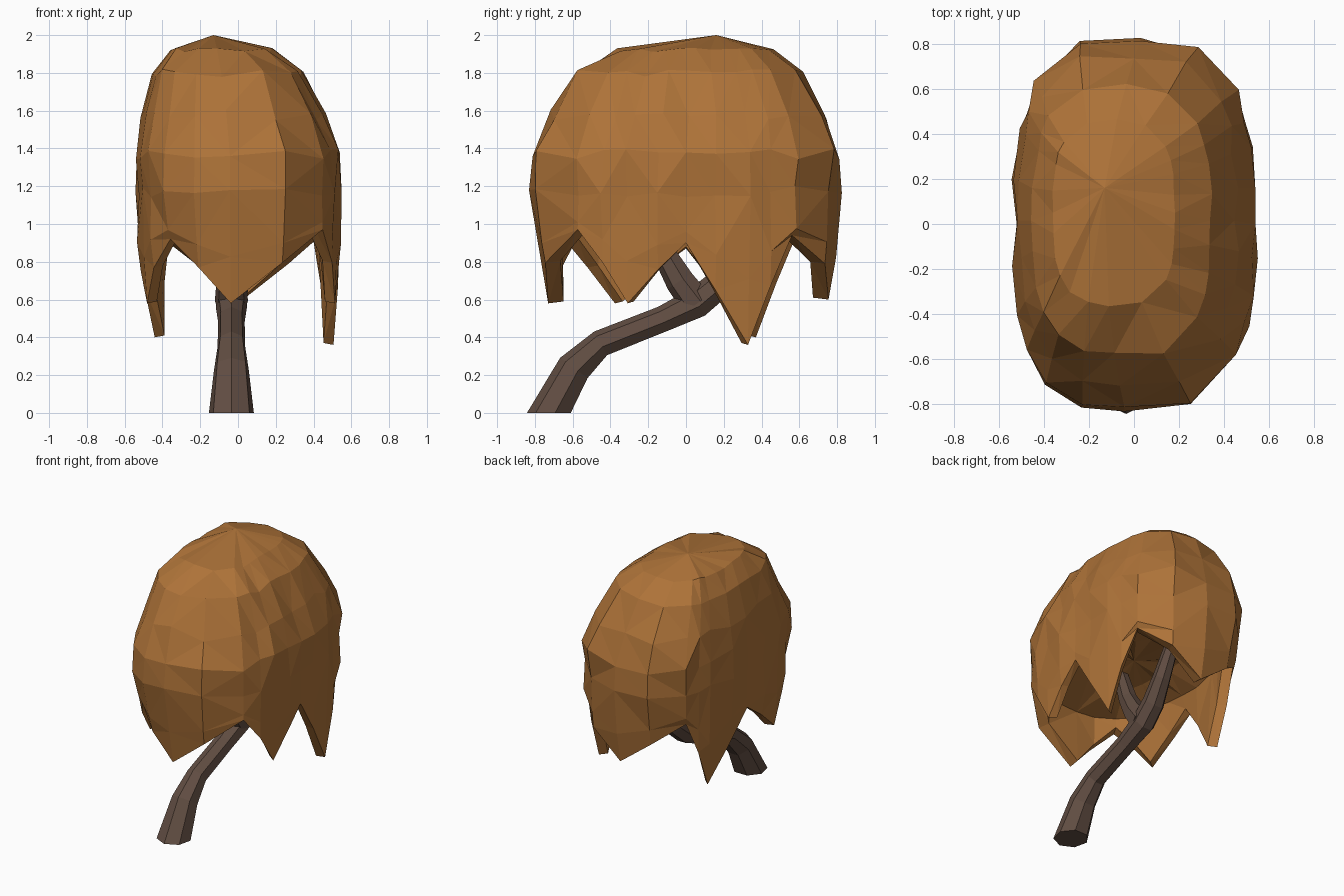
import bpy, bmesh, math, random
from mathutils import Vector

if "Cube" in bpy.data.objects:
    bpy.data.objects.remove(bpy.data.objects["Cube"])

random.seed(4)


def material(name, rgb):
    m = bpy.data.materials.new(name)
    m.diffuse_color = (*rgb, 1)
    m.use_nodes = True
    m.node_tree.nodes["Principled BSDF"].inputs["Base Color"].default_value = m.diffuse_color
    return m


def make_object(name, bm, mat):
    bmesh.ops.recalc_face_normals(bm, faces=bm.faces)
    me = bpy.data.meshes.new(name)
    bm.to_mesh(me)
    bm.free()
    me.materials.append(mat)
    ob = bpy.data.objects.new(name, me)
    bpy.context.collection.objects.link(ob)
    return ob


def bridge(bm, a, b):
    n = len(a)
    for i in range(n):
        j = (i + 1) % n
        bm.faces.new((a[i], a[j], b[j], b[i]))


def fan(bm, ring, tip):
    for i in range(len(ring)):
        bm.faces.new((ring[i], ring[(i + 1) % len(ring)], tip))


# Plan outline of the crown: a boxy oval
def plan(deg, s):
    c, d = math.cos(math.radians(deg)), math.sin(math.radians(deg))
    r = (abs(c / 0.54) ** 3 + abs(d / 0.82) ** 3) ** (-1 / 3)
    return c * r * s, d * r * s


# Hem of the crown: alternating notches and hanging tips (angle, height, outward scale)
keys = [(-52, .97, .97), (-31, .58, .97), (0, .90, .98), (33, .36, .96),
        (52, .94, .95), (88, .60, .92), (125, .93, .92), (140, .40, .86),
        (180, .87, .96), (218, .58, .93), (241, .92, .92), (267, .58, .89)]
hem = []
for i, (a, z, s) in enumerate(keys):
    a2, z2, s2 = keys[(i + 1) % len(keys)]
    if a2 < a:
        a2 += 360
    hem.append((a, z, s))
    hem.append(((a + a2) / 2, (z + z2) / 2 + 0.02, (s + s2) / 2 + .01))

leaf = material("autumn_leaves", (0.42, 0.17, 0.04))
bark = material("bark", (0.12, 0.075, 0.055))

# Crown: outer shell rows from hem to summit, then the hollow underside
bm = bmesh.new()


def row(fn, jit):
    out = []
    for a, z, k in hem:
        s, h, dx, dy = fn(z, k)
        x, y = plan(a, s * (1 + random.uniform(-jit, jit)))
        h += random.uniform(-jit, jit)
        out.append(bm.verts.new((x + dx, y + dy, h)))
    return out


rim = row(lambda z, k: (k, z, 0, 0), 0)
outer = [rim, row(lambda z, k: (k * .5 + .5, z * .5 + .52, 0, 0), .018)]
for s, h, dx, dy, jit in [(.99, 1.17, 0, 0, .03), (.98, 1.37, 0, 0, .03),
                          (.89, 1.58, -.025, .015, .03), (.73, 1.80, -.055, .015, .022),
                          (.50, 1.92, -.09, .05, .012)]:
    outer.append(row(lambda z, k: (s, h, dx, dy), jit))
for a, b in zip(outer, outer[1:]):
    bridge(bm, a, b)
fan(bm, outer[-1], bm.verts.new((-.13, .16, 2.0)))
under = [rim,
         row(lambda z, k: (k - .10, z + .01, 0, 0), 0),
         row(lambda z, k: (.80, .98, 0, 0), .015),
         row(lambda z, k: (.45, 1.06, 0, 0), .015)]
for a, b in zip(under, under[1:]):
    bridge(bm, a, b)
fan(bm, under[-1], bm.verts.new((0, 0, 1.09)))
bmesh.ops.triangulate(bm, faces=bm.faces)
make_object("leaf_crown", bm, leaf)


# Trunk and boughs: tapered seven-sided tubes in the yz plane
def tube(name, path, flat_base=False):
    bm = bmesh.new()
    rings = []
    pts = [Vector(p[:3]) for p in path]
    for i, p in enumerate(pts):
        t = (pts[min(i + 1, len(pts) - 1)] - pts[max(i - 1, 0)]).normalized()
        if i == 0 and flat_base:
            t = Vector((0, 0, 1))
        u = Vector((1, 0, 0))
        v = t.cross(u).normalized()
        ring = []
        for k in range(7):
            a = math.tau * (k + .25) / 7
            ring.append(bm.verts.new(p + path[i][3] * (u * math.cos(a) + v * math.sin(a))))
        rings.append(ring)
    for a, b in zip(rings, rings[1:]):
        bridge(bm, a, b)
    bm.faces.new(rings[0])
    bm.faces.new(rings[-1])
    return make_object(name, bm, bark)


tube("trunk", [(-.035, -.72, 0, .122), (-.035, -.59, .235, .095), (-.035, -.45, .365, .075),
               (-.035, -.12, .495, .072), (-.035, .06, .58, .085), (-.025, .18, .68, .08),
               (0, .30, .82, .065), (.01, .42, 1.02, .05)], True)
tube("front_bough", [(-.035, .06, .58, .09), (-.035, -.03, .70, .08),
                     (-.04, -.11, .84, .065), (-.05, -.20, 1.08, .05)])
